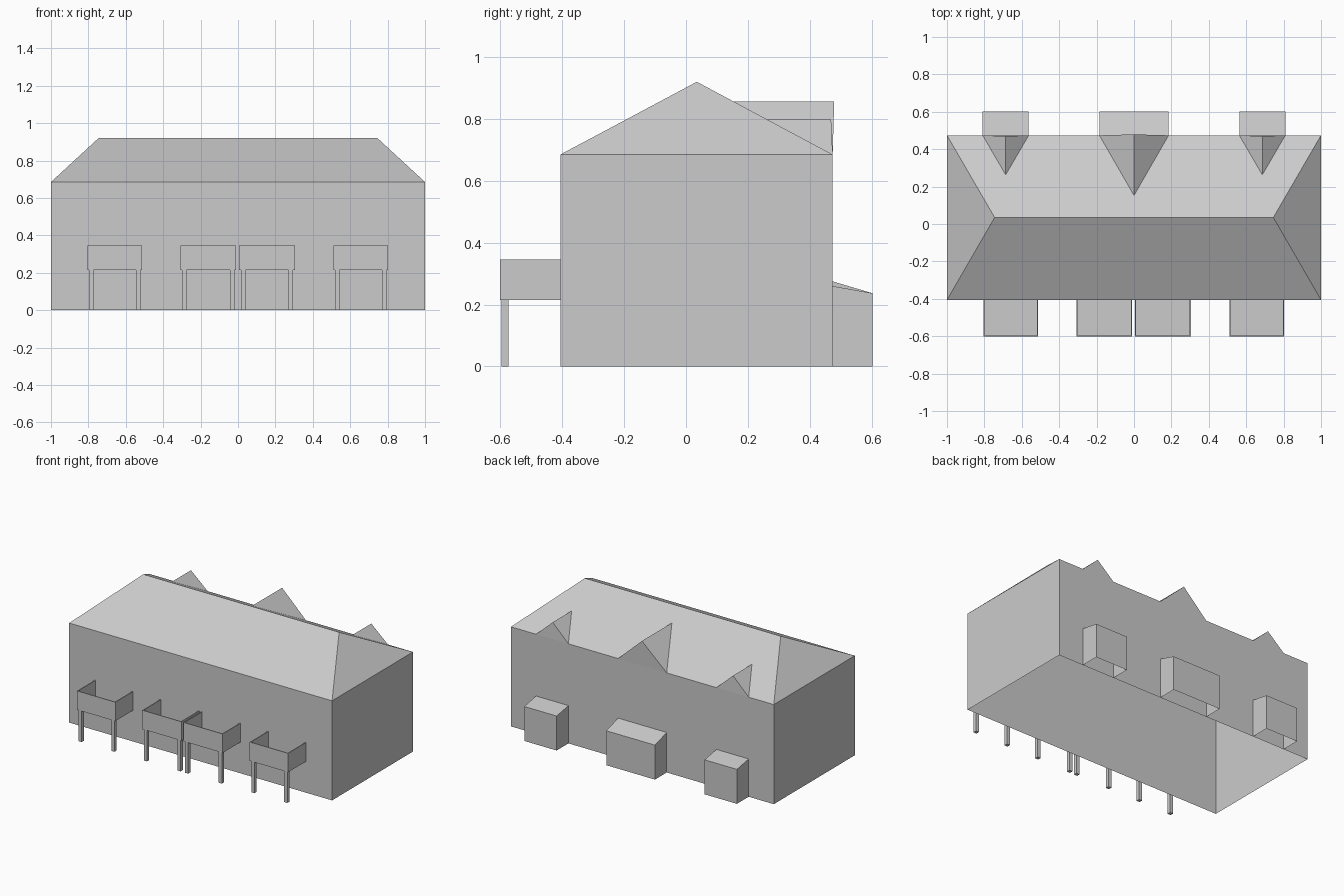
import bpy, bmesh

if "Cube" in bpy.data.objects:
    bpy.data.objects.remove(bpy.data.objects["Cube"])

FRONT, BACK = -0.406, 0.474      # main wall planes
EAVE, RIDGE_Z, RIDGE_Y, RIDGE_X = 0.685, 0.92, 0.035, 0.745


def make(name, polys, solid=0.0):
    """Build one object from polygons given as point lists, welding shared corners."""
    bm = bmesh.new()
    for p in polys:
        bm.faces.new([bm.verts.new(c) for c in p])
    bmesh.ops.remove_doubles(bm, verts=bm.verts, dist=0.0005)
    bmesh.ops.recalc_face_normals(bm, faces=bm.faces)
    me = bpy.data.meshes.new(name)
    bm.to_mesh(me)
    bm.free()
    ob = bpy.data.objects.new(name, me)
    bpy.context.collection.objects.link(ob)
    if solid:
        m = ob.modifiers.new("thickness", 'SOLIDIFY')
        m.thickness = solid
        m.offset = 0
        m.use_even_offset = True
    return ob


def box(name, x0, x1, y0, y1, z0, z1):
    bpy.ops.mesh.primitive_cube_add(size=1, location=((x0 + x1) / 2, (y0 + y1) / 2, (z0 + z1) / 2))
    ob = bpy.context.object
    ob.name = name
    ob.scale = (x1 - x0, y1 - y0, z1 - z0)
    return ob


# Dormers: centre x, half width, peak height, peak y
dormers = [(-0.686, 0.123, 0.798, 0.469), (0, 0.185, 0.857, 0.479), (0.686, 0.123, 0.798, 0.469)]

# Walls, open underneath
corners = [(-1, FRONT), (1, FRONT), (1, BACK), (-1, BACK)]
walls = []
for i in range(4):
    a, b = corners[i], corners[(i + 1) % 4]
    walls.append([(*a, 0), (*b, 0), (*b, EAVE), (*a, EAVE)])
make("walls", walls)

# Hipped roof, its back slope notched around the dormers
fl, fr, br, bl = [(*c, EAVE) for c in corners]
rl, rr = (-RIDGE_X, RIDGE_Y, RIDGE_Z), (RIDGE_X, RIDGE_Y, RIDGE_Z)
back_slope = [rr, rl, bl]
roof = [[fl, fr, rr, rl], [fr, br, rr], [bl, fl, rl]]
for x, w, z, y in dormers:
    tip_y = RIDGE_Y + (BACK - RIDGE_Y) * (RIDGE_Z - z) / (RIDGE_Z - EAVE)
    left, right = (x - w, BACK, EAVE), (x + w, BACK, EAVE)
    tip, peak = (x, tip_y, z), (x, y, z)
    back_slope += [left, tip, right]
    roof += [[left, tip, peak], [right, peak, tip], [left, peak, right]]
roof.append(back_slope + [br])
make("roof_with_dormers", roof)

# Bay windows under the dormers, with sloping tops
for (x, w, _, _), top in zip(dormers, (0.26, 0.275, 0.26)):
    y, low = 0.602, 0.237
    l, r = x - w, x + w
    make("bay", [
        [(l, y, 0), (r, y, 0), (r, y, low), (l, y, low)],
        [(l, y, low), (r, y, low), (r, BACK, top), (l, BACK, top)],
        [(l, BACK, 0), (l, y, 0), (l, y, low), (l, BACK, top)],
        [(r, BACK, 0), (r, y, 0), (r, y, low), (r, BACK, top)]])

# Balconies on posts, open at the top and against the wall
for x0, x1 in [(-0.805, -0.513), (-0.308, -0.01), (0.006, 0.304), (0.51, 0.802)]:
    y, z0, z1, t = -0.601, 0.215, 0.345, 0.006
    box("balcony_floor", x0, x1, y, FRONT, z0, z0 + t)
    box("balcony_front", x0, x1, y, y + t, z0, z1)
    for s in (x0, x1 - t):
        box("balcony_side", s, s + t, y, FRONT, z0, z1)
    for p in (x0 + 0.009, x1 - 0.033):
        box("balcony_post", p, p + 0.024, y + 0.004, y + 0.028, 0, z0)
